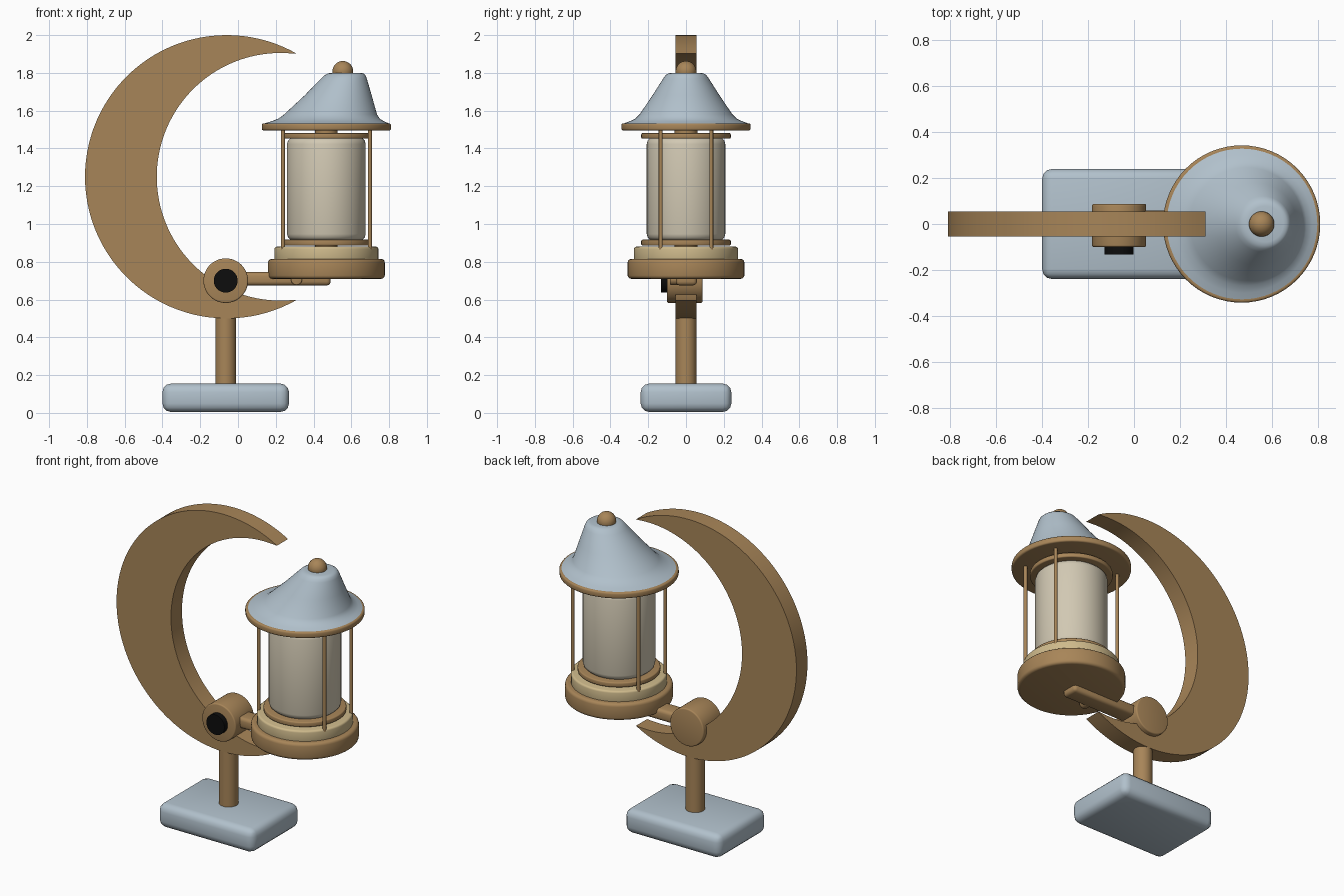
import bpy, bmesh, math

if "Cube" in bpy.data.objects:
    bpy.data.objects.remove(bpy.data.objects["Cube"])


def material(name, rgb):
    m = bpy.data.materials.new(name)
    m.diffuse_color = (*rgb, 1)
    m.use_nodes = True
    m.node_tree.nodes["Principled BSDF"].inputs["Base Color"].default_value = m.diffuse_color
    return m


BRASS = material("brass brown", (0.39, 0.235, 0.098))
GREY = material("blue grey", (0.44, 0.53, 0.60))
GLASS = material("pale glass", (0.64, 0.58, 0.45))
CREAM = material("cream", (0.62, 0.49, 0.26))
BLACK = material("black", (0.004, 0.004, 0.004))

LX = 0.468   # lantern axis
PX = -0.065  # post axis


def finish(name, bm, mat, bevel=0, segments=3, angle=35):
    bmesh.ops.recalc_face_normals(bm, faces=bm.faces[:])
    mesh = bpy.data.meshes.new(name)
    bm.to_mesh(mesh)
    bm.free()
    mesh.materials.append(mat)
    ob = bpy.data.objects.new(name, mesh)
    bpy.context.collection.objects.link(ob)
    bpy.ops.object.select_all(action='DESELECT')
    ob.select_set(True)
    bpy.context.view_layer.objects.active = ob
    if bevel:
        mod = ob.modifiers.new("bevel", 'BEVEL')
        mod.width = bevel
        mod.segments = segments
        mod.limit_method = 'ANGLE'
        bpy.ops.object.modifier_apply(modifier=mod.name)
    bpy.ops.object.shade_smooth_by_angle(angle=math.radians(angle))
    return ob


def box(name, lo, hi, mat, bevel):
    bm = bmesh.new()
    bmesh.ops.create_cube(bm, size=1)
    for v in bm.verts:
        v.co = [(a + b) / 2 + c * (b - a) for a, b, c in zip(lo, hi, v.co)]
    return finish(name, bm, mat, bevel)


def loft(name, rings, mat, n=64, bevel=0, axis='Z', origin=(0, 0, 0), angle=35):
    """Capped stack of circles; each ring is (offset, radius, height)."""
    bm = bmesh.new()
    loops = []
    for off, r, h in rings:
        loop = []
        for i in range(n):
            t = math.tau * i / n
            a, b = off + r * math.cos(t), r * math.sin(t)
            p = (a, b, h) if axis == 'Z' else (a, h, b)
            loop.append(bm.verts.new([q + o for q, o in zip(p, origin)]))
        loops.append(loop)
    for l0, l1 in zip(loops, loops[1:]):
        for i in range(n):
            j = (i + 1) % n
            bm.faces.new((l0[i], l0[j], l1[j], l1[i]))
    bm.faces.new(loops[0])
    bm.faces.new(loops[-1])
    return finish(name, bm, mat, bevel, angle=angle)


def disc(name, x, r, z0, z1, mat, bevel=0, y=0, n=64):
    return loft(name, [(0, r, z0), (0, r, z1)], mat, n, bevel, origin=(x, y, 0))


def ball(name, loc, r, mat):
    bm = bmesh.new()
    bmesh.ops.create_uvsphere(bm, u_segments=32, v_segments=16, radius=r)
    bmesh.ops.translate(bm, verts=bm.verts[:], vec=loc)
    return finish(name, bm, mat)


# Foot and post
box("base", (-0.40, -0.24, 0.005), (0.27, 0.24, 0.155), GREY, 0.045)
disc("post", PX, 0.055, 0.14, 0.53, BRASS)

# Crescent: region between an outer and an inner arc meeting at two tips
N, CZ = 72, 1.25
OX, OR, IX, IR, TX, TZ = -0.06, 0.75, 0.2255, 0.6555, 0.31, 0.65
bm = bmesh.new()
a_out, a_in = math.atan2(TZ, TX - OX), math.atan2(TZ, TX - IX)
rows = []
for i in range(N + 1):
    f = i / N
    t = a_out + f * (math.tau - 2 * a_out)
    s = a_in + f * (math.tau - 2 * a_in)
    outer = (OX + OR * math.cos(t), CZ + OR * math.sin(t))
    inner = (IX + IR * math.cos(s), CZ + IR * math.sin(s))
    pts = [outer] if i in (0, N) else [outer, inner]
    vs = [[bm.verts.new((x, y, z)) for x, z in pts] for y in (-0.055, 0.055)]
    rows.append((vs[0][0], vs[0][-1], vs[1][-1], vs[1][0]))
for p, q in zip(rows, rows[1:]):
    for k in range(4):
        m = (k + 1) % 4
        corners = list(dict.fromkeys((p[k], p[m], q[m], q[k])))
        if len(corners) > 2:
            bm.faces.new(corners)
finish("crescent", bm, BRASS)

# Pivot hub with its dark knob
hub = (PX, 0, 0.70)
loft("pivot_hub", [(0, 0.118, -0.10), (0, 0.118, 0.087)], BRASS,
     bevel=0.008, axis='Y', origin=hub)
loft("pivot_knob", [(0, 0.063, -0.133), (0, 0.063, -0.09)], BLACK,
     axis='Y', origin=hub)

# Support arm and small pin
box("arm", (0.0, -0.053, 0.675), (0.49, 0.058, 0.745), BRASS, 0.02)
loft("arm_pin", [(0, 0.03, -0.085), (0, 0.03, 0.0)], BRASS, n=24,
     bevel=0.006, axis='Y', origin=(0.31, 0, 0.707))

# Lantern body
disc("lantern_base", LX, 0.309, 0.71, 0.815, BRASS, 0.018)
disc("base_step", LX, 0.275, 0.80, 0.88, CREAM, 0.012)
disc("lower_neck", LX, 0.06, 0.87, 0.90, BRASS)
disc("lower_ring", LX, 0.237, 0.886, 0.917, BRASS, 0.007)
disc("glass", LX, 0.208, 0.912, 1.458, GLASS, 0.035)
disc("upper_ring", LX, 0.237, 1.452, 1.481, BRASS, 0.007)
disc("upper_neck", LX, 0.06, 1.475, 1.50, BRASS)

# Four cage rods
for i, (sx, sy) in enumerate(((1, 1), (1, -1), (-1, -1), (-1, 1))):
    disc(f"cage_rod_{i + 1}", LX + sx * 0.23, 0.0105, 0.865, 1.505, BRASS,
         y=sy * 0.134, n=16)

# Skewed roof, rim and finial
disc("roof_rim", LX, 0.342, 1.495, 1.533, BRASS, 0.01)
loft("roof", [(0.468, 0.336, 1.53), (0.475, 0.300, 1.543), (0.482, 0.268, 1.558),
              (0.490, 0.246, 1.58), (0.530, 0.178, 1.68), (0.561, 0.121, 1.77),
              (0.567, 0.108, 1.788), (0.570, 0.094, 1.797), (0.572, 0.078, 1.80)],
     GREY, angle=40)
ball("finial", (0.555, 0, 1.808), 0.055, BRASS)
